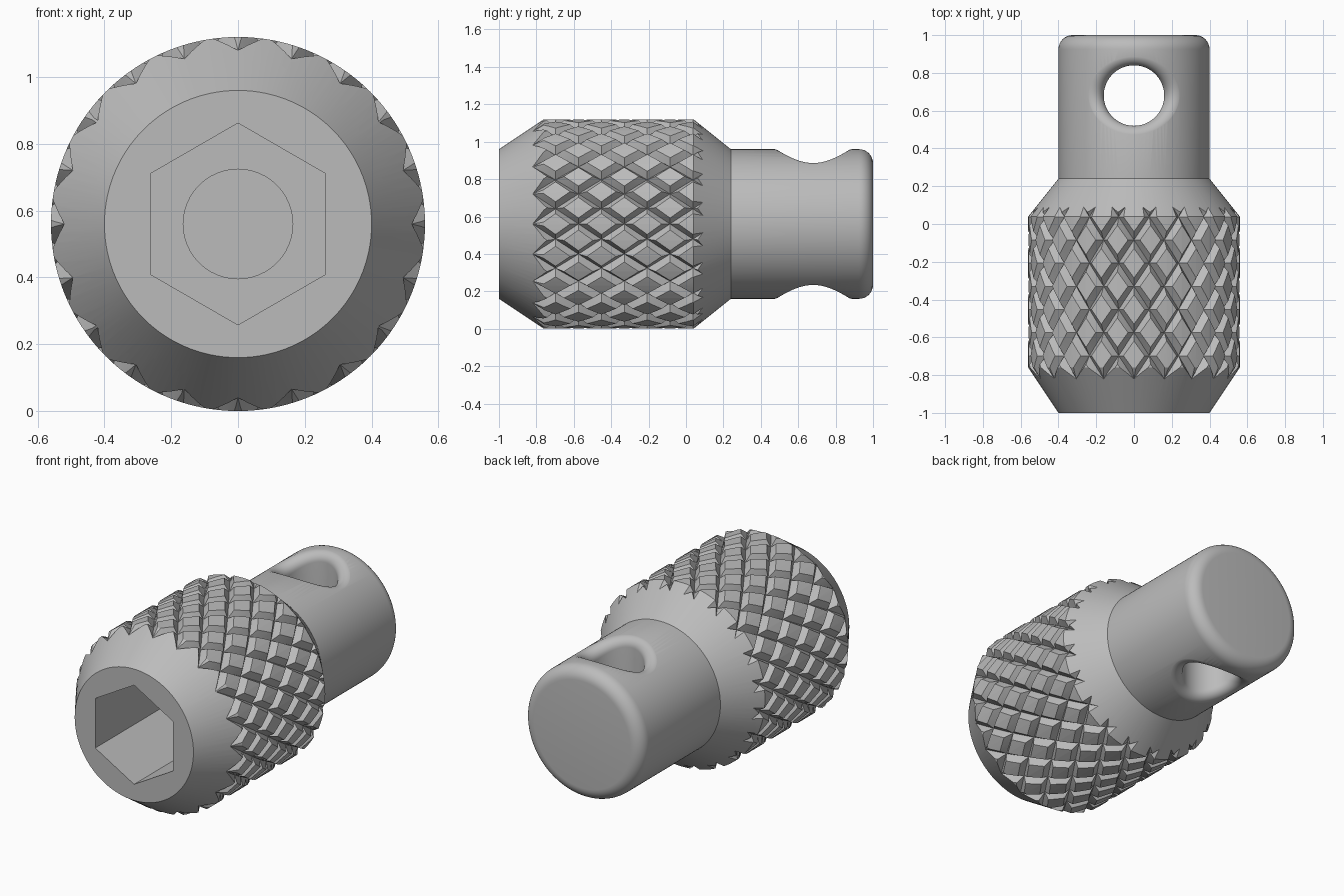
import bpy, bmesh, math
from mathutils import Vector

cube = bpy.data.objects.get("Cube")
if cube:
    bpy.data.objects.remove(cube, do_unlink=True)

AXIS_Z = 0.56
SHANK_R = 0.40

steel = bpy.data.materials.new("steel_grey")
steel.use_nodes = True
GREY = (0.5, 0.5, 0.5, 1)
steel.diffuse_color = GREY
steel.node_tree.nodes["Principled BSDF"].inputs["Base Color"].default_value = GREY


def make_object(name, bm):
    bmesh.ops.recalc_face_normals(bm, faces=bm.faces)
    mesh = bpy.data.meshes.new(name)
    bm.to_mesh(mesh)
    bm.free()
    mesh.materials.append(steel)
    obj = bpy.data.objects.new(name, mesh)
    bpy.context.collection.objects.link(obj)
    return obj


def loft(name, rings):
    """Closed solid through a list of equally sized rings, capped at both ends."""
    bm = bmesh.new()
    loops = [[bm.verts.new(p) for p in ring] for ring in rings]
    n = len(loops[0])
    for a, b in zip(loops, loops[1:]):
        for i in range(n):
            j = (i + 1) % n
            bm.faces.new((a[i], a[j], b[j], b[i]))
    bm.faces.new(loops[0])
    bm.faces.new(loops[-1])
    return make_object(name, bm)


def around_axis(radius, angle, y):
    return Vector((radius * math.cos(angle), y, AXIS_Z + radius * math.sin(angle)))


def turned(name, profile, sides):
    """Lathe a (y, radius) profile about the long axis, first corner straight up."""
    step = math.tau / sides
    return loft(name, [[around_axis(r, math.pi / 2 + i * step, y) for i in range(sides)]
                       for y, r in profile])


# Turned body: front bevel, grip barrel, rear bevel, shank with rounded end
FILLET = 0.075
profile = [(-1, 0.40), (-0.76, 0.56), (0.04, 0.56), (0.24, SHANK_R)]
for i in range(9):
    a = math.pi / 2 * i / 8
    profile.append((1 - FILLET + FILLET * math.sin(a), SHANK_R - FILLET + FILLET * math.cos(a)))
body = turned("knurled_body", profile, 120)

# Hex socket and the round bore behind it
socket = turned("socket_cutter", [(-1.1, 0.302), (-0.3, 0.302)], 6)
bore = turned("bore_cutter", [(-0.5, 0.164), (0, 0.164)], 48)


# Cross hole with a rolled rim that follows the curved shank
def rim_ring(t, rise=None):
    hole, ball, shank, n = 0.16, 0.055, SHANK_R + 0.0008, 72
    ring = []
    for i in range(n):
        a = math.tau * i / n
        out = Vector((math.cos(a), math.sin(a), 0))
        centre = out * (hole + ball)
        centre.z = math.sqrt((shank - ball) ** 2 - centre.x ** 2)
        end = Vector((centre.x, 0, centre.z)).normalized()
        p = centre + (-out).slerp(end, t) * ball
        if rise:
            p.z = rise
        ring.append(p + Vector((0, 0.68, 0)))
    return ring


upper = [rim_ring(i / 10) for i in range(11)] + [rim_ring(1, 0.6)]
lower = [[Vector((p.x, p.y, -p.z)) for p in ring] for ring in reversed(upper)]
lift = Vector((0, 0, AXIS_Z))
cross_hole = loft("cross_hole_cutter", [[p + lift for p in ring] for ring in lower + upper])

# Diamond knurl cutter: two crossing families of V grooves on a slanted grid
STARTS, PITCH, START_Y = 20, 0.245, -0.82
BREAKS = (0, 0.21, 0.5, 0.79)
COUNT = STARTS * len(BREAKS)
bm = bmesh.new()
grid = {}


def grid_vert(i, j):
    wrap = i // COUNT * COUNT
    key = (i - wrap, j - wrap)
    if key not in grid:
        u, v = (k // 4 + BREAKS[k % 4] for k in key)
        groove = key[0] % 4 == 0 or key[1] % 4 == 0
        angle = (u + v) / 2 * math.tau / STARTS
        grid[key] = bm.verts.new(around_axis(0.52 if groove else 0.566, angle,
                                             START_Y + (u - v) / 2 * PITCH))
    return grid[key]


for i in range(COUNT):
    for j in range(i - 34, i + 5):
        a, b = grid_vert(i, j), grid_vert(i + 1, j)
        c, d = grid_vert(i + 1, j + 1), grid_vert(i, j + 1)
        if i % 4 == j % 4:
            triangles = (a, b, c), (a, c, d)
        else:
            triangles = (a, b, d), (b, c, d)
        for tri in triangles:
            bm.faces.new(tri)
shell = bmesh.ops.extrude_face_region(bm, geom=bm.faces[:], use_keep_orig=True)["geom"]
for vert in shell:
    if isinstance(vert, bmesh.types.BMVert):
        angle = math.atan2(vert.co.z - AXIS_Z, vert.co.x)
        vert.co = around_axis(0.7, angle, vert.co.y)
knurl = make_object("knurl_cutter", bm)

# Cut everything out of the body, then shade it
bpy.ops.object.select_all(action="DESELECT")
bpy.context.view_layer.objects.active = body
body.select_set(True)
for cutter in (socket, bore, cross_hole, knurl):
    cutter.hide_render = True
    mod = body.modifiers.new(cutter.name, "BOOLEAN")
    mod.operation = "DIFFERENCE"
    mod.solver = "EXACT"
    mod.object = cutter
    bpy.ops.object.modifier_apply(modifier=mod.name)
    bpy.data.objects.remove(cutter, do_unlink=True)
bpy.ops.object.shade_smooth_by_angle(angle=math.radians(22))
